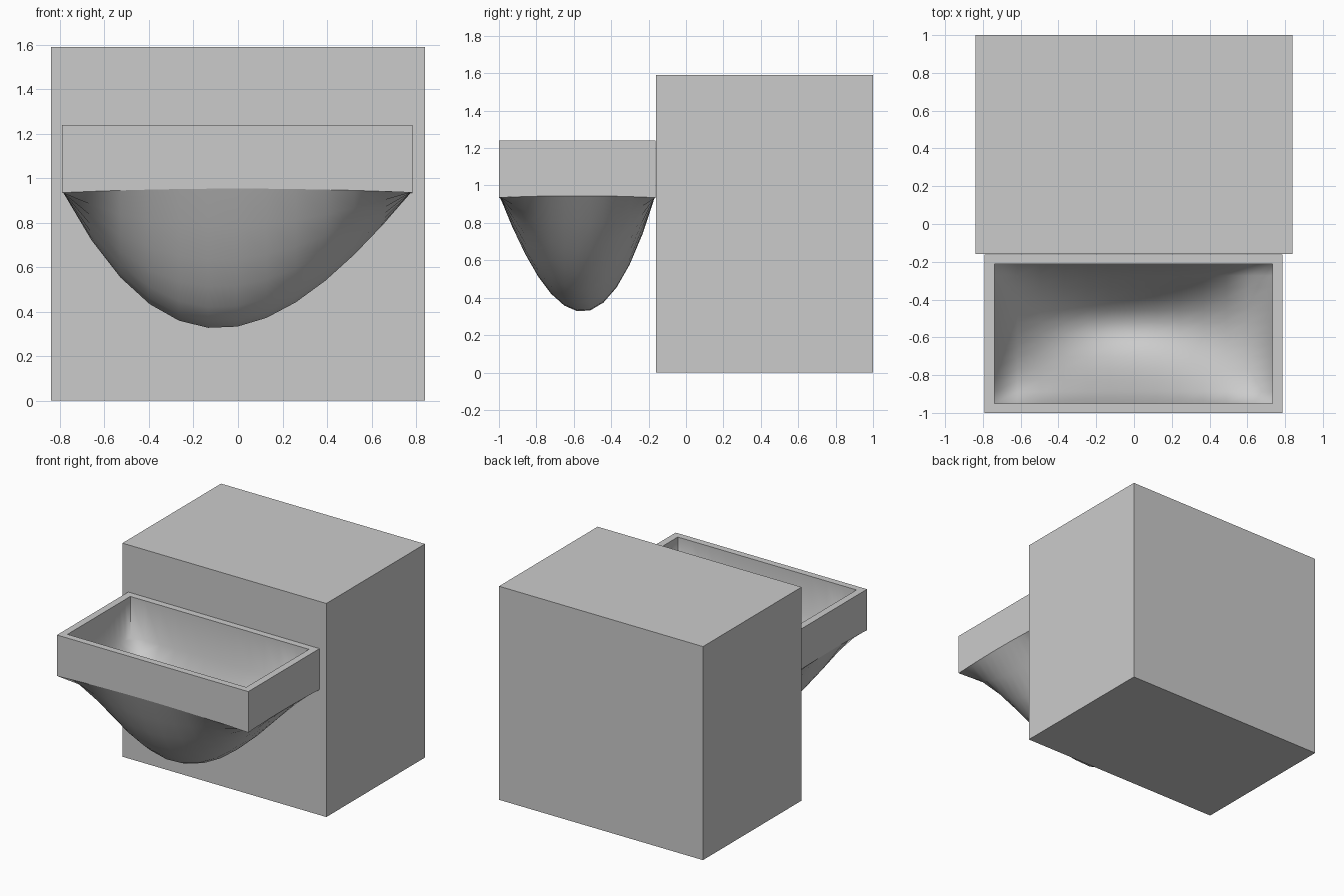
import bpy, bmesh

if "Cube" in bpy.data.objects:
    bpy.data.objects.remove(bpy.data.objects["Cube"], do_unlink=True)

GREY = (0.6, 0.6, 0.6, 1)
grey = bpy.data.materials.new("plain_grey")
grey.use_nodes = True
grey.diffuse_color = GREY
grey.node_tree.nodes["Principled BSDF"].inputs["Base Color"].default_value = GREY

N = 12                      # bowl divisions per side
CX, CY = -0.003, -0.581     # basin centre
RIM_TOP, SEAM = 1.24, 0.935


def make_object(name, bm):
    bmesh.ops.recalc_face_normals(bm, faces=bm.faces[:])
    mesh = bpy.data.meshes.new(name)
    bm.to_mesh(mesh)
    bm.free()
    mesh.materials.append(grey)
    obj = bpy.data.objects.new(name, mesh)
    bpy.context.collection.objects.link(obj)
    return obj


def bowl_height(u, v, depth):
    """Skewed parabolic sag over a rectangle, with a gently arched seam."""
    a, b = 1 - u * u, 1 - v * v
    arch = 0.018 * a * v * v + 0.01 * b * u * u
    return SEAM + arch - depth * a * (1 - 0.23 * u) * b * (1 + 0.13 * v)


def basin_shell(bm, hx, hy, depth, sharp_seam):
    """Bowl grid plus upright walls; returns the ring along the top."""
    grid = {}
    for i in range(N + 1):
        for j in range(N + 1):
            u, v = 2 * i / N - 1, 2 * j / N - 1
            grid[i, j] = bm.verts.new((CX + u * hx, CY + v * hy, bowl_height(u, v, depth)))
    for i in range(N):
        for j in range(N):
            bm.faces.new((grid[i, j], grid[i + 1, j], grid[i + 1, j + 1], grid[i, j + 1]))

    ring = ([grid[i, 0] for i in range(N)] + [grid[N, j] for j in range(N)]
            + [grid[N - i, N] for i in range(N)] + [grid[0, N - j] for j in range(N)])
    top = [bm.verts.new((p.co.x, p.co.y, RIM_TOP)) for p in ring]
    for k in range(len(ring)):
        n = (k + 1) % len(ring)
        bm.faces.new((ring[k], ring[n], top[n], top[k]))
        bm.edges.get((top[k], top[n])).smooth = False
        if sharp_seam:
            bm.edges.get((ring[k], ring[n])).smooth = False
        if k % N == 0:
            bm.edges.get((ring[k], top[k])).smooth = False
    return top


# Rectangular cabinet
bm = bmesh.new()
bmesh.ops.create_cube(bm, size=1)
for p in bm.verts:
    p.co = (p.co.x * 1.68, 0.42 + p.co.y * 1.16, 0.795 + p.co.z * 1.59)
make_object("cabinet", bm)

# Hollow basin: outer shell, inner shell and flat rim between them
bm = bmesh.new()
outer = basin_shell(bm, 0.788, 0.419, 0.602, True)
inner = basin_shell(bm, 0.736, 0.369, 0.555, False)
for k in range(len(outer)):
    n = (k + 1) % len(outer)
    bm.faces.new((outer[k], outer[n], inner[n], inner[k]))
for f in bm.faces:
    f.smooth = True
make_object("basin", bm)
